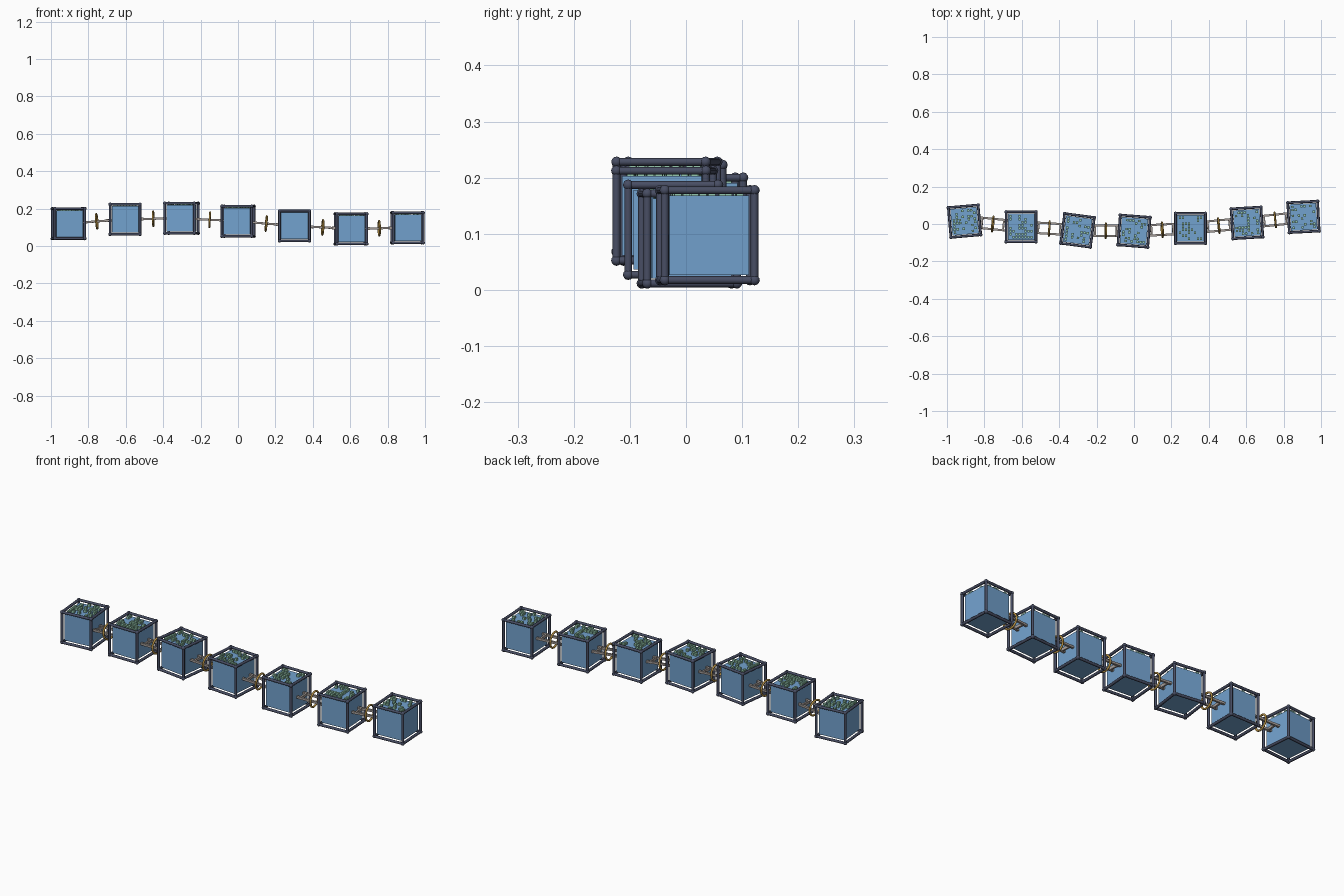
import bpy, bmesh, math, random
from itertools import product
from mathutils import Matrix, Vector

old = bpy.data.objects.get("Cube")
if old:
    bpy.data.objects.remove(old, do_unlink=True)
random.seed(4)


def material(name, rgb):
    m = bpy.data.materials.new(name)
    m.use_nodes = True
    m.diffuse_color = (*rgb, 1)
    m.node_tree.nodes["Principled BSDF"].inputs["Base Color"].default_value = (*rgb, 1)
    return m


BLUE = material("glass blue", (0.17, 0.36, 0.62))
SLATE = material("frame slate", (0.065, 0.076, 0.127))
GREEN = material("tile pale green", (0.30, 0.58, 0.42))
GOLD = material("ring gold", (0.50, 0.30, 0.06))
STEEL = material("link steel", (0.38, 0.34, 0.32))


def box(bm, centre, size):
    bmesh.ops.create_cube(bm, size=1, matrix=Matrix.Translation(centre) @ Matrix.Diagonal((*size, 1)))


def rod(bm, a, b, radius):
    a, b = Vector(a), Vector(b)
    turn = (b - a).to_track_quat("Z", "Y").to_matrix().to_4x4()
    bmesh.ops.create_cone(bm, cap_ends=True, segments=8, radius1=radius, radius2=radius,
                          depth=(b - a).length, matrix=Matrix.Translation((a + b) / 2) @ turn)


def finish(bm, name, mat, matrix, smooth=False):
    mesh = bpy.data.meshes.new(name)
    bmesh.ops.recalc_face_normals(bm, faces=bm.faces)
    for f in bm.faces:
        f.smooth = smooth and len(f.verts) < 5
    bm.to_mesh(mesh)
    bm.free()
    mesh.materials.append(mat)
    obj = bpy.data.objects.new(name, mesh)
    obj.matrix_world = matrix
    bpy.context.collection.objects.link(obj)


HALF, BODY = 0.08, 0.071     # frame and body half sizes
SPACING = 0.302
sway = [0.015, -0.015, -0.034, -0.038, -0.023, 0.006, 0.038]
yaw = [5, 0, -7.5, -4.5, 0, 3.5, 3]
centres = [Vector((SPACING * (i - 3), y, 0.12 + 0.029 * math.sin(0.9 * i))) for i, y in enumerate(sway)]

# Framed cubes
for i, (centre, angle) in enumerate(zip(centres, yaw), 1):
    place = Matrix.Translation(centre) @ Matrix.Rotation(math.radians(angle), 4, "Z")

    # Body
    bm = bmesh.new()
    box(bm, (0, 0, 0), (2 * BODY,) * 3)
    finish(bm, f"cube_body_{i}", BLUE, place)

    # Edge bars
    bm = bmesh.new()
    for axis in range(3):
        for u, v in product((-HALF, HALF), repeat=2):
            a, b = [u, v], [u, v]
            a.insert(axis, -HALF)
            b.insert(axis, HALF)
            rod(bm, a, b, 0.007)
    finish(bm, f"frame_bars_{i}", SLATE, place, True)

    # Corner balls
    bm = bmesh.new()
    for corner in product((-HALF, HALF), repeat=3):
        bmesh.ops.create_icosphere(bm, subdivisions=2, radius=0.0095, matrix=Matrix.Translation(corner))
    finish(bm, f"corner_balls_{i}", SLATE, place, True)

    # Scattered tiles on the top
    bm = bmesh.new()
    for gx, gy in product(range(8), repeat=2):
        if random.random() < 0.4:
            box(bm, ((gx - 3.5) * 0.016, (gy - 3.5) * 0.016, 0.077), (0.0125, 0.0125, 0.014))
    finish(bm, f"top_tiles_{i}", GREEN, place)

# Links between neighbours
for i, (a, b) in enumerate(zip(centres, centres[1:]), 1):
    along = (b - a).normalized()
    place = Matrix.Translation((a + b) / 2) @ along.to_track_quat("X", "Z").to_matrix().to_4x4()
    reach = (b - a).length / 2 - BODY

    # Twin rods with end crossbars
    bm = bmesh.new()
    for s in (-1, 1):
        box(bm, (0, s * 0.028, 0), (2 * reach, 0.011, 0.011))
        box(bm, (s * 0.058, 0, 0), (0.009, 0.064, 0.015))
    finish(bm, f"link_rods_{i}", STEEL, place)

    # Ring
    bm = bmesh.new()
    circle = bmesh.ops.create_circle(bm, segments=8, radius=0.005,
                                     matrix=Matrix.Translation((0, 0, 0.040)) @ Matrix.Rotation(math.pi / 2, 4, "Y")
                                     @ Matrix.Rotation(math.pi / 2, 4, "Y") @ Matrix.Rotation(math.pi / 2, 4, "Y")
                                     @ Matrix.Rotation(math.pi / 2, 4, "X"))
    # Turn the section upright in the plane holding the ring axis
    for n, v in enumerate(circle["verts"]):
        t = math.tau * n / 8
        v.co = (0.005 * math.cos(t), 0, 0.040 + 0.005 * math.sin(t))
    bmesh.ops.spin(bm, geom=bm.verts[:] + bm.edges[:], cent=(0, 0, 0), axis=(1, 0, 0),
                   angle=math.tau, steps=28, use_merge=True)
    finish(bm, f"link_ring_{i}", GOLD, place, True)
